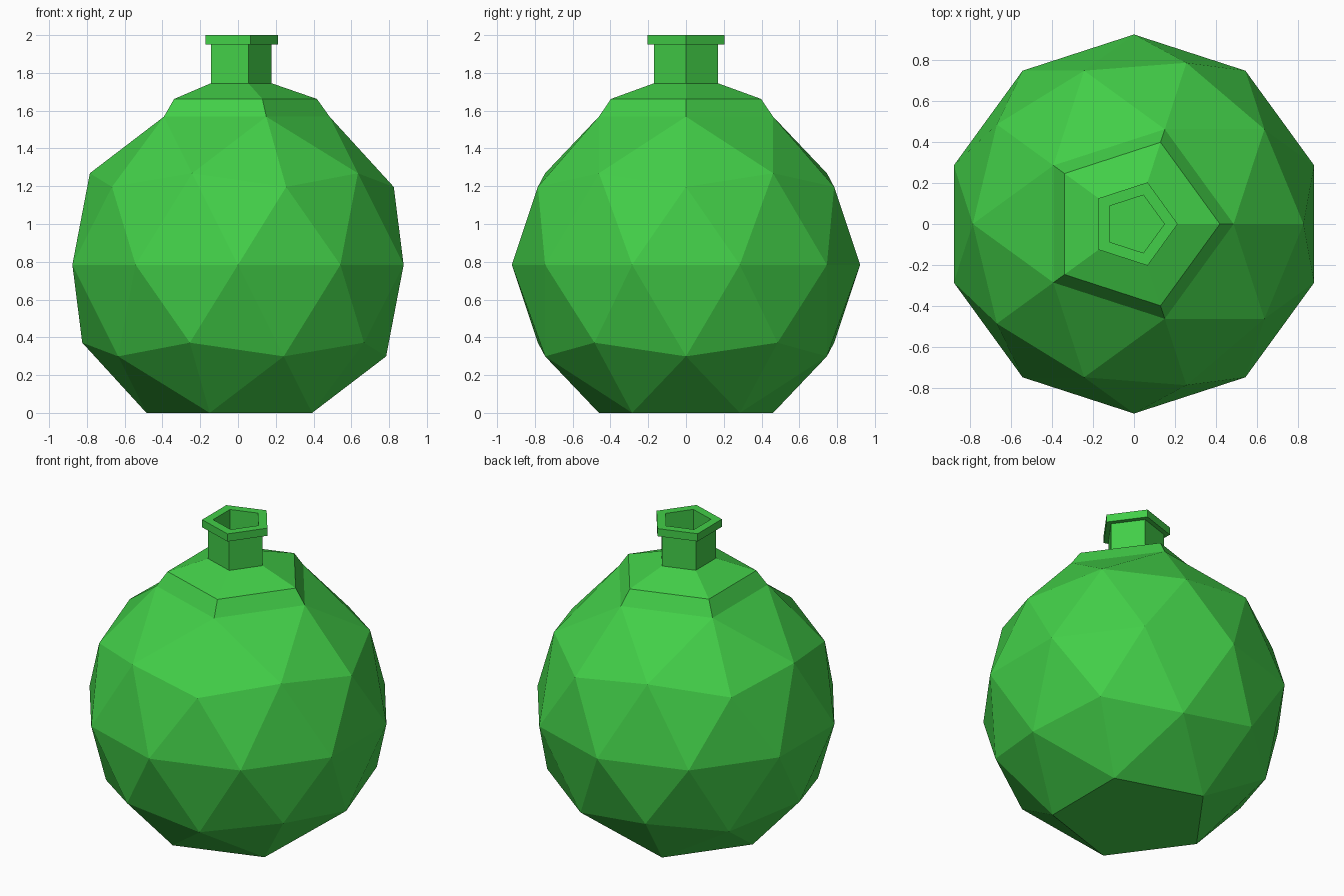
import bpy, bmesh, math

if "Cube" in bpy.data.objects:
    bpy.data.objects.remove(bpy.data.objects["Cube"])

green = bpy.data.materials.new("green glass")
green.diffuse_color = (0.055, 0.62, 0.065, 1)
green.use_nodes = True
green.node_tree.nodes["Principled BSDF"].inputs["Base Color"].default_value = green.diffuse_color

R, CZ = 0.922, 0.784      # body radius and centre height


def finish(bm, name):
    bmesh.ops.recalc_face_normals(bm, faces=bm.faces)
    mesh = bpy.data.meshes.new(name)
    bm.to_mesh(mesh)
    bm.free()
    mesh.materials.append(green)
    bpy.context.collection.objects.link(bpy.data.objects.new(name, mesh))


# flask: faceted sphere with both poles removed
bm = bmesh.new()
bmesh.ops.create_icosphere(bm, subdivisions=2, radius=R)
poles = [v for v in bm.verts if abs(v.co.z) > 0.95 * R]
bmesh.ops.delete(bm, geom=poles, context='VERTS')
bmesh.ops.translate(bm, verts=bm.verts, vec=(0, 0, CZ))

# flat base
base = [v for v in bm.verts if v.co.z < 0.05]
for v in base:
    v.co.z = 0
bmesh.ops.contextual_create(bm, geom=base)

# five-sided shoulder, neck, rim and mouth grown from the top opening
profile = [(0.418, 1.662), (0.178, 1.745), (0.178, 1.95), (0.213, 1.95),
           (0.213, 2.0), (0.148, 2.0), (0.148, 1.745)]
ring = sorted((v for v in bm.verts if v.co.z > 1.5),
              key=lambda v: math.atan2(v.co.y, v.co.x))
angles = [math.atan2(v.co.y, v.co.x) for v in ring]
for r, z in profile:
    new = [bm.verts.new((r * math.cos(a), r * math.sin(a), z)) for a in angles]
    for i in range(5):
        j = (i + 1) % 5
        bm.faces.new((ring[i], ring[j], new[j], new[i]))
    ring = new
bm.faces.new(ring)
finish(bm, "flask")
